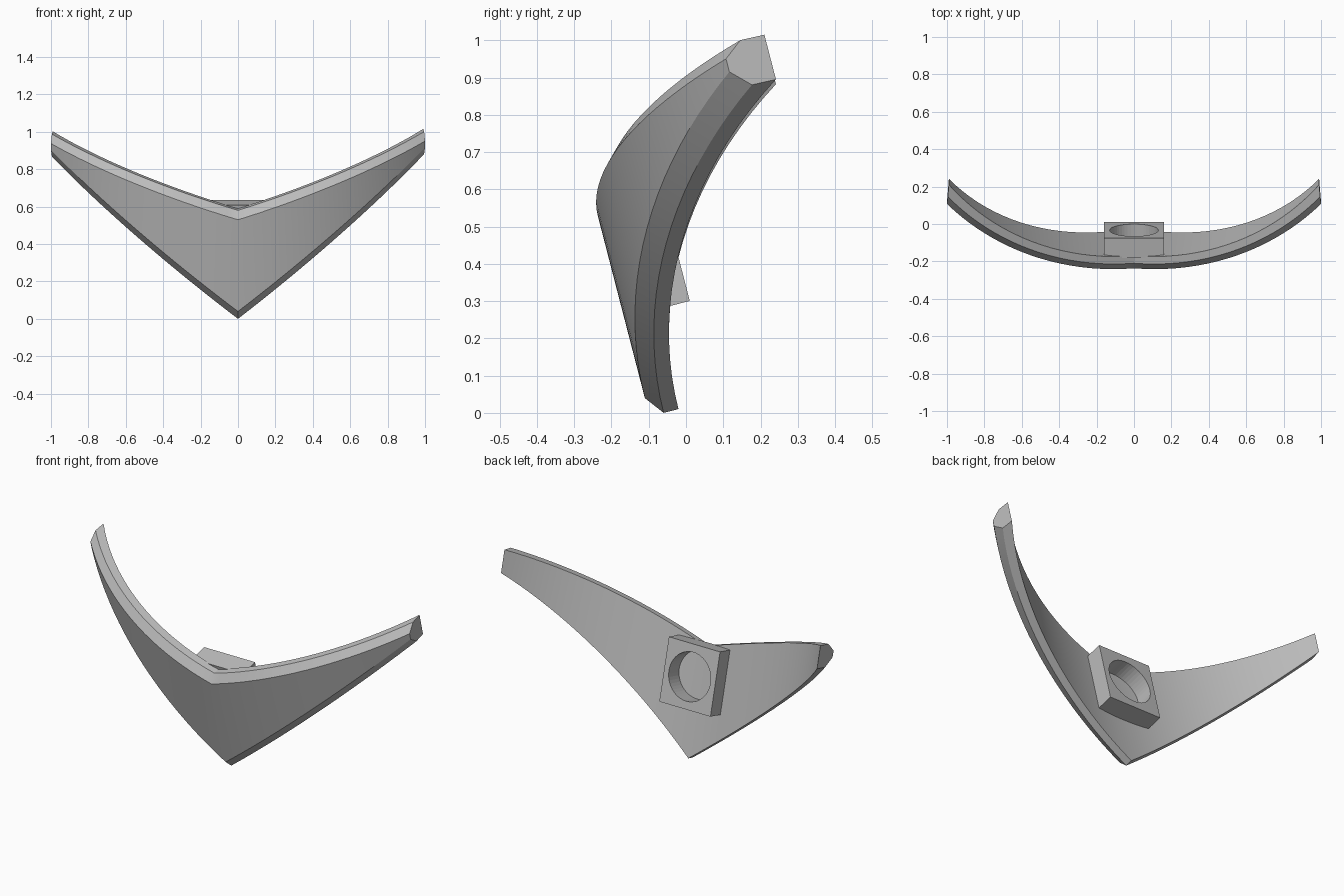
import bpy, bmesh, math
from mathutils import Matrix

cube = bpy.data.objects.get("Cube")
if cube:
    bpy.data.objects.remove(cube)

LEAN = math.atan2(0.25, 0.968)   # the whole piece leans forward
ROLL = 0.0065                    # slight sideways tilt of the band
STEPS = 20

grey = bpy.data.materials.new("mid grey")
grey.use_nodes = True
colour = (0.5, 0.5, 0.5, 1)
grey.diffuse_color = colour
grey.node_tree.nodes["Principled BSDF"].inputs["Base Color"].default_value = colour


def make_object(name, bm):
    bmesh.ops.recalc_face_normals(bm, faces=bm.faces)
    mesh = bpy.data.meshes.new(name)
    bm.to_mesh(mesh)
    bm.free()
    mesh.materials.append(grey)
    ob = bpy.data.objects.new(name, mesh)
    bpy.context.collection.objects.link(ob)
    return ob


def smooth(ob):
    bpy.ops.object.select_all(action="DESELECT")
    ob.select_set(True)
    bpy.context.view_layer.objects.active = ob
    bpy.ops.object.shade_smooth_by_angle(angle=math.radians(25))


# Band: each rail is an arc in depth while its height rises evenly from centre to tip
# (tip x, centre depth, tip depth, centre height, tip height)
RAILS = [
    (0.99, -0.017, 0.456, 0.015, 0.800),    # back lower
    (0.995, -0.058, 0.390, 0.015, 0.802),   # underside ridge
    (1.0, -0.097, 0.340, 0.066, 0.851),     # front lower
    (1.0, -0.097, 0.340, 0.572, 0.887),     # front upper
    (0.995, -0.058, 0.390, 0.614, 0.926),   # top ridge
    (0.99, -0.017, 0.456, 0.614, 0.924),    # back upper
]


def rail_point(rail, t):
    tip, d0, d1, h0, h1 = rail
    rise = d1 - d0
    radius = (tip * tip + rise * rise) / (2 * rise)
    x = tip * t
    depth = d0 + radius - math.sqrt(radius * radius - x * x)
    return (x, depth, h0 + (h1 - h0) * abs(t))


bm = bmesh.new()
rings = []
for i in range(-STEPS, STEPS + 1):
    t = math.sin(i / STEPS * 0.9) / math.sin(0.9)
    rings.append([bm.verts.new(rail_point(r, t)) for r in RAILS])
for a, b in zip(rings, rings[1:]):
    for j in range(len(RAILS)):
        k = (j + 1) % len(RAILS)
        bm.faces.new((a[j], a[k], b[k], b[j]))
bm.faces.new(rings[0])
bm.faces.new(rings[-1])
bm.transform(Matrix.Rotation(LEAN, 4, "X"))
for v in bm.verts:
    v.co.z += ROLL * v.co.x
band = make_object("curved_band", bm)
smooth(band)

# Socket block on the back, with a round bore that ends at the band
bm = bmesh.new()
bmesh.ops.create_cube(bm, size=1, matrix=Matrix.Translation((0, 0.031, 0.461))
                      @ Matrix.Diagonal((0.32, 0.108, 0.345, 1)))
bm.transform(Matrix.Rotation(LEAN, 4, "X"))
block = make_object("socket_block", bm)

bm = bmesh.new()
bmesh.ops.create_cone(bm, cap_ends=True, segments=48, radius1=0.13, radius2=0.13, depth=0.4,
                      matrix=Matrix.Translation((0, 0.031, 0.461)) @ Matrix.Rotation(math.pi / 2, 4, "X"))
bm.transform(Matrix.Rotation(LEAN, 4, "X"))
cutter = make_object("bore_cutter", bm)
cutter.hide_render = True
cutter.hide_viewport = True
cutter.display_type = "WIRE"

bore = block.modifiers.new("bore", "BOOLEAN")
bore.operation = "DIFFERENCE"
bore.solver = "EXACT"
bore.object = cutter
smooth(block)
